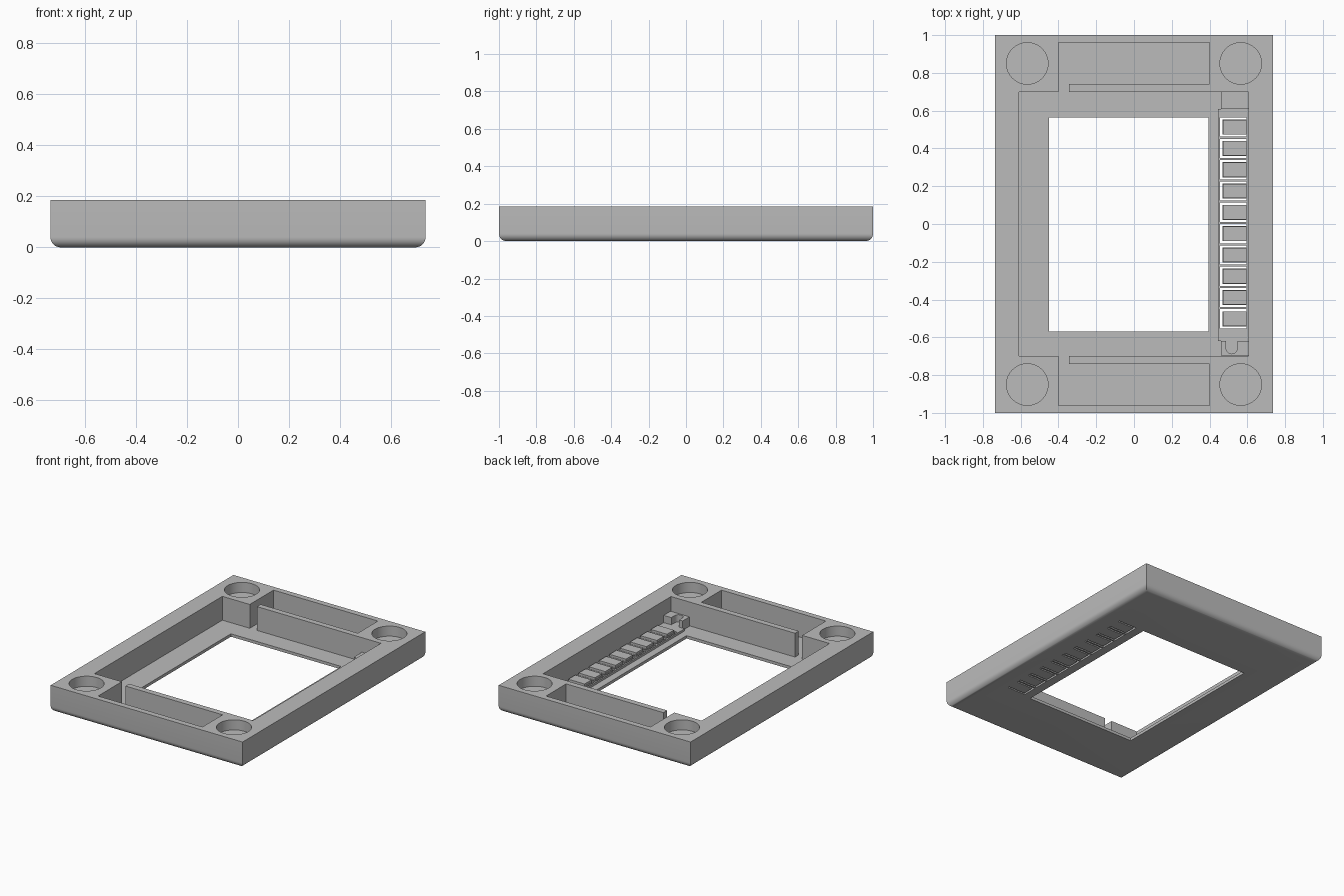
import bpy, bmesh, math

if "Cube" in bpy.data.objects:
    bpy.data.objects.remove(bpy.data.objects["Cube"], do_unlink=True)

HEIGHT, FLOOR = 0.185, 0.02
grey = bpy.data.materials.new("plain grey")
grey.use_nodes = True
grey.diffuse_color = (0.5, 0.5, 0.5, 1)
grey.node_tree.nodes["Principled BSDF"].inputs["Base Color"].default_value = (0.5, 0.5, 0.5, 1)


def prisms(name, outlines, z0, z1):
    """One object made of plan outlines extruded from z0 to z1."""
    bm = bmesh.new()
    for outline in outlines:
        face = bm.faces.new([bm.verts.new((x, y, z0)) for x, y in outline])
        new = bmesh.ops.extrude_face_region(bm, geom=[face])["geom"]
        bmesh.ops.translate(bm, vec=(0, 0, z1 - z0),
                            verts=[v for v in new if isinstance(v, bmesh.types.BMVert)])
    bmesh.ops.recalc_face_normals(bm, faces=bm.faces)
    mesh = bpy.data.meshes.new(name)
    bm.to_mesh(mesh)
    bm.free()
    mesh.materials.append(grey)
    obj = bpy.data.objects.new(name, mesh)
    bpy.context.collection.objects.link(obj)
    return obj


def rect(x0, x1, y0, y1):
    return [(x0, y0), (x1, y0), (x1, y1), (x0, y1)]


def circle(cx, cy, r, n=64):
    return [(cx + r * math.cos(math.tau * i / n), cy + r * math.sin(math.tau * i / n))
            for i in range(n)]


def cut(target, cutter):
    mod = target.modifiers.new("cut", "BOOLEAN")
    mod.object, mod.operation, mod.solver = cutter, "DIFFERENCE", "EXACT"
    bpy.context.view_layer.objects.active = target
    bpy.ops.object.modifier_apply(modifier=mod.name)


def remove(obj):
    bpy.data.objects.remove(obj, do_unlink=True)


# Frame block with rounded bottom edges
frame = prisms("frame", [rect(-0.735, 0.735, -1, 1)], 0, HEIGHT)
bm = bmesh.new()
bm.from_mesh(frame.data)
bottom = [e for e in bm.edges if all(v.co.z < 0.01 for v in e.verts)]
bmesh.ops.bevel(bm, geom=bottom, offset=0.04, segments=8, profile=0.5, affect="EDGES")
bm.to_mesh(frame.data)
bm.free()

# Main recess joined to the two end pockets, leaving a thin rib at each end
half = [(-0.61, 0.7), (-0.4, 0.7), (-0.4, 0.96), (0.4, 0.96),
        (0.4, 0.74), (-0.345, 0.74), (-0.345, 0.7), (0.605, 0.7)]
recess = half + [(x, -y) for x, y in reversed(half)]
window = rect(-0.45, 0.395, -0.57, 0.565)
magnet_holes = [circle(sx * 0.565, sy * 0.85, 0.11) for sx in (-1, 1) for sy in (-1, 1)]
for outlines, z0 in (([recess], FLOOR), ([window], -0.1), (magnet_holes, HEIGHT - 0.07)):
    cutter = prisms("cutter", outlines, z0, HEIGHT + 0.1)
    cut(frame, cutter)
    remove(cutter)

# Raised contact strip, its finger pads and the two end blocks
strip = prisms("contact_strip", [rect(0.445, 0.605, -0.62, 0.61)], FLOOR, 0.035)
centres = [0.513 - 0.1128 * i for i in range(10)]
pads = prisms("finger_pads", [rect(0.47, 0.595, y - 0.038, y + 0.038) for y in centres],
              0.035, 0.05)
back_block = prisms("back_end_block", [rect(0.46, 0.605, 0.61, 0.7)], FLOOR, 0.085)
front_block = prisms("front_end_block", [rect(0.46, 0.605, -0.695, -0.62)], FLOOR, 0.085)

# Rounded notch in the front block
arc = [(0.517 + 0.03 * math.cos(a), -0.657 + 0.03 * math.sin(a))
       for a in (math.pi + math.pi * i / 12 for i in range(13))]
notch = prisms("cutter", [arc + [(0.547, -0.6), (0.487, -0.6)]], 0.035, 0.2)
cut(front_block, notch)
remove(notch)


# C-shaped slots freeing each finger, cut right through the floor
def slot(y):
    side = [(0.595, 0.04), (0.595, 0.051), (0.455, 0.051)]
    return ([(0.468, y + 0.04)] + [(x, y + d) for x, d in side]
            + [(x, y - d) for x, d in reversed(side)] + [(0.468, y - 0.04)])


slots = prisms("cutter", [slot(y) for y in centres], -0.1, 0.2)
for part in (frame, strip):
    cut(part, slots)
remove(slots)

# Smooth the curved walls while keeping edges sharp
bpy.ops.object.select_all(action="DESELECT")
for part in (frame, front_block):
    part.select_set(True)
bpy.context.view_layer.objects.active = frame
bpy.ops.object.shade_smooth_by_angle(angle=math.radians(30))
